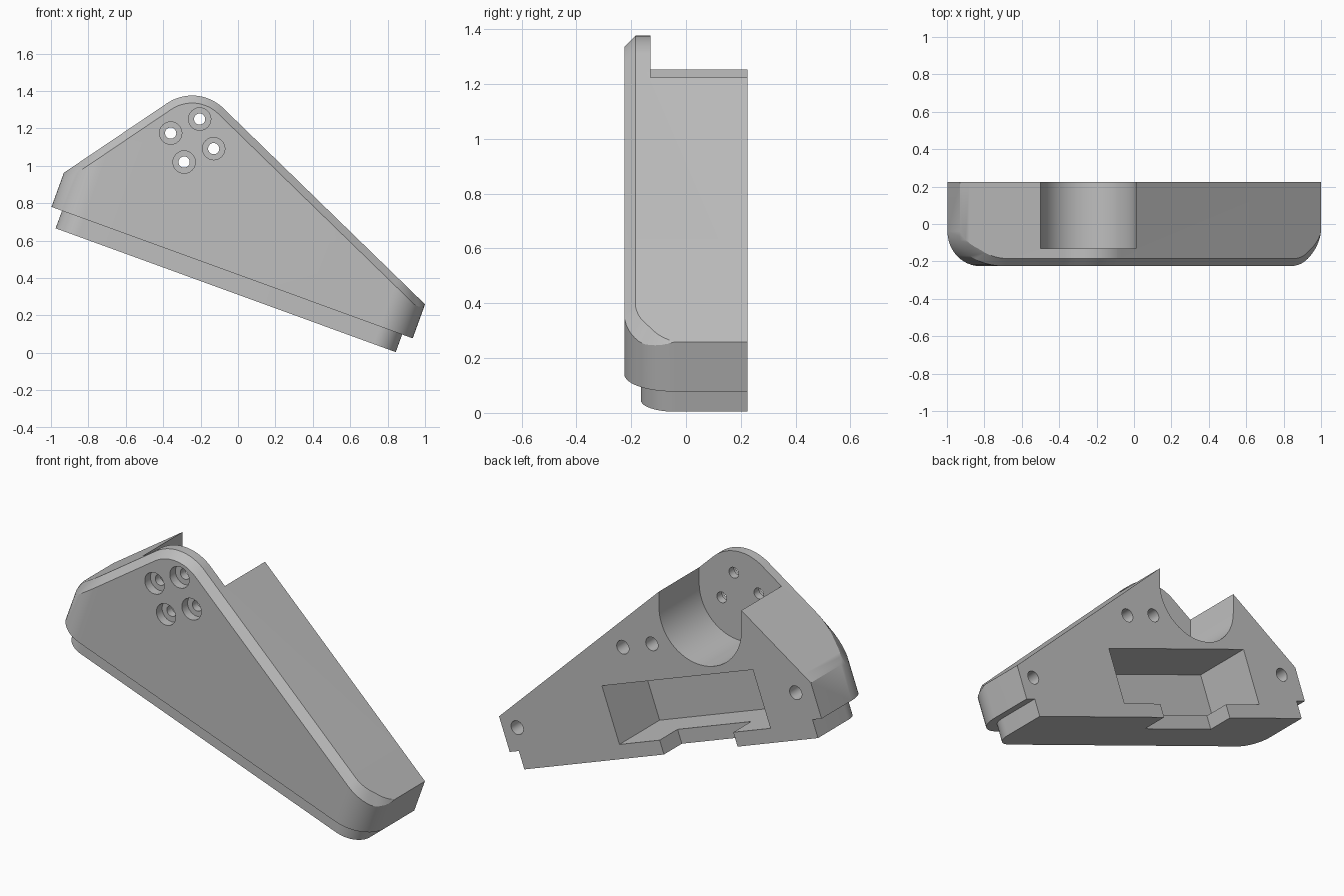
import bpy, bmesh, math
from math import sin, cos, tan, pi, radians

old = bpy.data.objects.get("Cube")
if old:
    bpy.data.objects.remove(old, do_unlink=True)

TILT = radians(20)
BACK, FRONT = 0.225, -0.225
LEFT, RIGHT = -0.06, 1.995       # ends of the body along its base
FLOOR = 0.1                      # height of the body above the plinth
STEP = 0.06                      # how far the plinth is set in
ROUND, CHAMFER = 0.185, 0.04
HUB_U, HUB_W, HUB_R = 0.525, 0.691, 0.24
STEEP, SHALLOW = radians(54), radians(-24.2)


def world(u, w):
    """Tilted base frame to upright x, z."""
    return (-0.975 + u * cos(TILT) + w * sin(TILT),
            0.666 - u * sin(TILT) + w * cos(TILT))


def top(u, r):
    """Height of the outline: two slopes joined by an arc of radius r."""
    a, b = STEEP + pi / 2, SHALLOW + pi / 2
    ua, ub = HUB_U + r * cos(a), HUB_U + r * cos(b)
    if u < ua:
        return HUB_W + r * sin(a) + (u - ua) * tan(STEEP)
    if u > ub:
        return HUB_W + r * sin(b) + (u - ub) * tan(SHALLOW)
    return HUB_W + math.sqrt(r * r - (u - HUB_U) ** 2)


def stations():
    """Centre of rounding and outward normal, from one end to the other."""
    n = 12
    a, b = STEEP + pi / 2, SHALLOW + pi / 2
    corner_l, corner_r = LEFT + ROUND, RIGHT - ROUND
    path = [(corner_l, -cos(t), -sin(t)) for t in (pi / 2 * i / n for i in range(n + 1))]
    arc = [HUB_U + HUB_R * cos(a + (b - a) * i / 20) for i in range(21)]
    arc += [HUB_U + (HUB_R - CHAMFER) * cos(t) for t in (a, b)]
    path += [(u, 0, -1) for u in sorted(arc)]
    path += [(corner_r, sin(t), -cos(t)) for t in (pi / 2 * i / n for i in range(n + 1))]
    return path


def link(name, bm):
    bmesh.ops.recalc_face_normals(bm, faces=bm.faces)
    mesh = bpy.data.meshes.new(name)
    bm.to_mesh(mesh)
    bm.free()
    obj = bpy.data.objects.new(name, mesh)
    bpy.context.collection.objects.link(obj)
    return obj


# Body with plinth, rounded ends and chamfered front rim
bm = bmesh.new()
rows = []
mid_y = FRONT + ROUND
for cu, nu, ny in stations():
    d = CHAMFER * min(1, max(0, -1.5 * ny))

    def at(r, w, y=None):
        u = cu + nu * r
        x, z = world(u, w(u) if callable(w) else w)
        return bm.verts.new((x, mid_y + ny * r if y is None else y, z))

    inner, outer = ROUND - STEP, ROUND
    rim = lambda u: top(u, HUB_R - d)
    crest = lambda u: top(u, HUB_R)
    rows.append([at(inner, 0, BACK), at(inner, 0), at(inner, FLOOR), at(outer, FLOOR),
                 at(outer, rim), at(outer - d, crest), at(outer - d, crest, BACK)])
for p, q in zip(rows, rows[1:]):
    for k in range(1, 6):
        bm.faces.new((p[k], p[k + 1], q[k + 1], q[k]))
ends = []
for row, u in ((rows[0], LEFT), (rows[-1], RIGHT)):
    s = STEP if u == LEFT else -STEP
    lip, foot = [bm.verts.new((x, BACK, z)) for x, z in (world(u, FLOOR), world(u + s, FLOOR))]
    bm.faces.new((row[0], row[1], row[2], foot))
    bm.faces.new((row[2], row[3], lip, foot))
    bm.faces.new((row[3], row[4], row[5], row[6], lip))
    ends.append((lip, foot))
bm.faces.new([rows[0][0]] + [r[1] for r in rows] + [rows[-1][0]])
bm.faces.new([rows[0][0], rows[-1][0], ends[1][1], ends[1][0]]
             + [r[6] for r in reversed(rows)] + [ends[0][0], ends[0][1]])
bmesh.ops.remove_doubles(bm, verts=bm.verts, dist=1e-5)
body = link("bracket_body", bm)


def cut(name, outline, y0, y1):
    """Remove a prism with the given x, z outline from the body."""
    bm = bmesh.new()
    a, b = [[bm.verts.new((x, y, z)) for x, z in outline] for y in (y0, y1)]
    bm.faces.new(a)
    bm.faces.new(list(reversed(b)))
    for i in range(len(a)):
        j = (i + 1) % len(a)
        bm.faces.new((a[i], b[i], b[j], a[j]))
    cutter = link(name, bm)
    cutter.hide_render = True
    mod = body.modifiers.new(name, "BOOLEAN")
    mod.operation, mod.solver, mod.object = "DIFFERENCE", "EXACT", cutter
    bpy.context.view_layer.objects.active = body
    bpy.ops.object.modifier_apply(modifier=name)
    bpy.data.objects.remove(cutter, do_unlink=True)


def circle(x, z, r, n=24):
    return [(x + r * cos(2 * pi * i / n), z + r * sin(2 * pi * i / n)) for i in range(n)]


def box(u0, u1, w0, w1):
    return [world(u0, w0), world(u1, w0), world(u1, w1), world(u0, w1)]


# Upright round-bottomed recess behind the hub
hx, hz = world(HUB_U, HUB_W)
cup = [(hx + 0.255 * cos(pi + pi * i / 32), hz + 0.255 * sin(pi + pi * i / 32)) for i in range(33)]
cut("hub_recess", cup + [(hx + 0.255, 1.6), (hx - 0.255, 1.6)], -0.13, 0.4)

# Rear pocket and the notch that opens it downwards
cut("rear_pocket", box(0.285, 1.28, 0.078, 0.396), -0.13, 0.4)
cut("rear_notch", box(0.53, 1.015, -0.1, 0.2), 0.067, 0.4)

# Counterbored screw holes through the hub
for i, (x, z) in enumerate(((-0.36, 1.175), (-0.205, 1.25), (-0.13, 1.092), (-0.288, 1.02))):
    cut(f"screw_bore_{i}", circle(x, z, 0.03), -0.4, 0.0)
    cut(f"screw_head_{i}", circle(x, z, 0.06), -0.4, -0.175)

# Blind mounting holes in the back
for i, (x, z) in enumerate(((0.888, 0.226), (-0.837, 0.883), (0.234, 0.851), (0.054, 0.918))):
    cut(f"mount_hole_{i}", circle(x, z, 0.038), 0.02, 0.4)

# Plain grey finish
grey = bpy.data.materials.new("plain_grey")
grey.use_nodes = True
grey.diffuse_color = (0.52, 0.52, 0.52, 1)
grey.node_tree.nodes["Principled BSDF"].inputs["Base Color"].default_value = (0.52, 0.52, 0.52, 1)
body.data.materials.clear()
body.data.materials.append(grey)

bpy.ops.object.select_all(action="DESELECT")
body.select_set(True)
bpy.context.view_layer.objects.active = body
bpy.ops.object.shade_smooth_by_angle(angle=radians(25))
